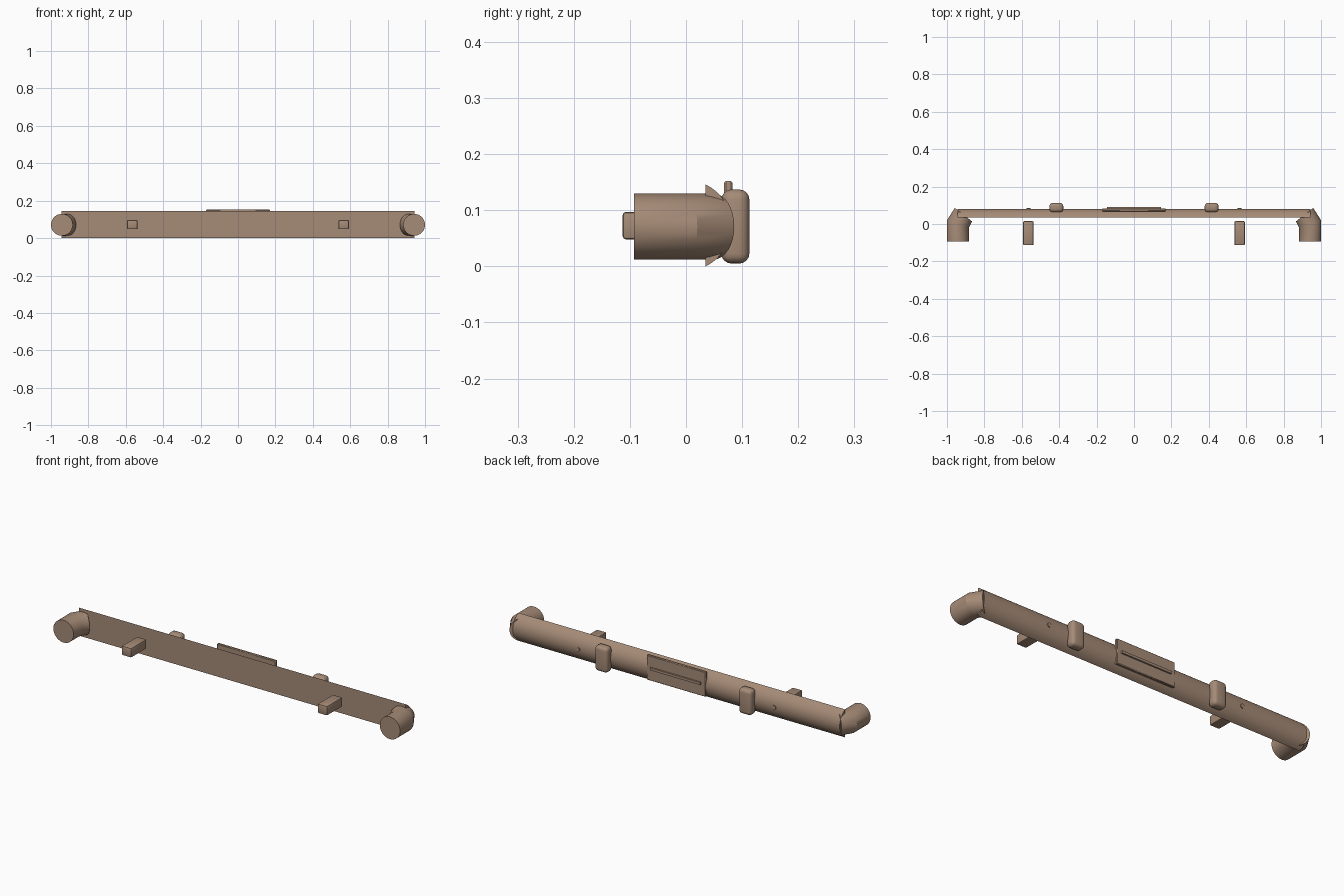
import bpy, bmesh, math
from mathutils import Vector

if "Cube" in bpy.data.objects:
    bpy.data.objects.remove(bpy.data.objects["Cube"])

paint = bpy.data.materials.new("warm_brown")
paint.diffuse_color = (0.38, 0.258, 0.184, 1)
paint.use_nodes = True
paint.node_tree.nodes["Principled BSDF"].inputs["Base Color"].default_value = paint.diffuse_color
MID = 0.073  # height of the bar's centre line


def finish(name, bm, angle=30):
    bmesh.ops.recalc_face_normals(bm, faces=bm.faces)
    mesh = bpy.data.meshes.new(name)
    bm.to_mesh(mesh)
    bm.free()
    obj = bpy.data.objects.new(name, mesh)
    bpy.context.collection.objects.link(obj)
    mesh.materials.append(paint)
    bpy.ops.object.select_all(action='DESELECT')
    obj.select_set(True)
    bpy.context.view_layer.objects.active = obj
    bpy.ops.object.shade_smooth_by_angle(angle=math.radians(angle))
    return obj


def loft(name, rings):
    # Skin a row of equal rings and cap both ends
    bm = bmesh.new()
    loops = [[bm.verts.new(p) for p in ring] for ring in rings]
    n = len(loops[0])
    for a, b in zip(loops, loops[1:]):
        for i in range(n):
            j = (i + 1) % n
            bm.faces.new((a[i], a[j], b[j], b[i]))
    bm.faces.new(loops[0])
    bm.faces.new(loops[-1])
    return finish(name, bm)


def box(name, lo, hi, bevel=0.0, segments=2):
    bm = bmesh.new()
    bmesh.ops.create_cube(bm, size=1)
    for v in bm.verts:
        v.co = Vector([(l + h) / 2 + c * (h - l) for l, h, c in zip(lo, hi, v.co)])
    if bevel:
        bmesh.ops.bevel(bm, geom=bm.edges[:], offset=bevel, segments=segments,
                        profile=0.5, affect='EDGES')
    return finish(name, bm, 40)


# Main bar: flat front, bowed back
half, sag, flat_y = 0.073, 0.046, 0.035
radius = (half ** 2 + sag ** 2) / (2 * sag)
spread = math.asin(half / radius)
profile = []
for i in range(17):
    a = -spread + 2 * spread * i / 16
    profile.append((flat_y + sag - radius + radius * math.cos(a), MID + radius * math.sin(a)))
loft("main_bar", [[(x, y, z) for y, z in profile] for x in (-0.943, 0.943)])

# Centre plate with its raised strip
box("centre_plate", (-0.17, 0.068, 0.022), (0.17, 0.083, 0.152), 0.003, 1)
box("plate_strip", (-0.145, 0.078, 0.081), (0.145, 0.091, 0.094))

for s, side in ((-1, "left"), (1, "right")):
    # Bent end pipe: front opening, mitre, angled inner end
    rings = []
    for x, y, deg in ((0.9415, -0.093, 0), (0.9415, 0.0, 19), (0.912, 0.05, 38)):
        t = math.radians(deg)
        stretch = 1 / math.cos(t) if deg == 19 else 1
        ring = []
        for i in range(32):
            a = 2 * math.pi * i / 32
            w = 0.0585 * math.cos(a) * stretch
            ring.append((s * (x + w * math.cos(t)), y + w * math.sin(t),
                         MID - 0.002 + 0.0585 * math.sin(a)))
        rings.append(ring)
    pipe = loft(side + "_end_pipe", rings)
    bpy.ops.object.shade_smooth_by_angle(angle=math.radians(45))

    # Mounting block in front of the bar
    box(side + "_mount_block", (s * 0.565 - 0.028, -0.113, 0.048),
        (s * 0.565 + 0.028, 0.015, 0.097), 0.006)

    # Rounded guard on the back
    box(side + "_guard", (s * 0.415 - 0.037, 0.063, 0.005),
        (s * 0.415 + 0.037, 0.113, 0.137), 0.018, 4)

    # Bolt head
    bolt = []
    for y in (0.07, 0.085):
        bolt.append([(s * 0.565 + 0.011 * math.cos(i * math.pi / 6), y,
                      MID + 0.011 * math.sin(i * math.pi / 6)) for i in range(12)])
    loft(side + "_bolt", bolt)
